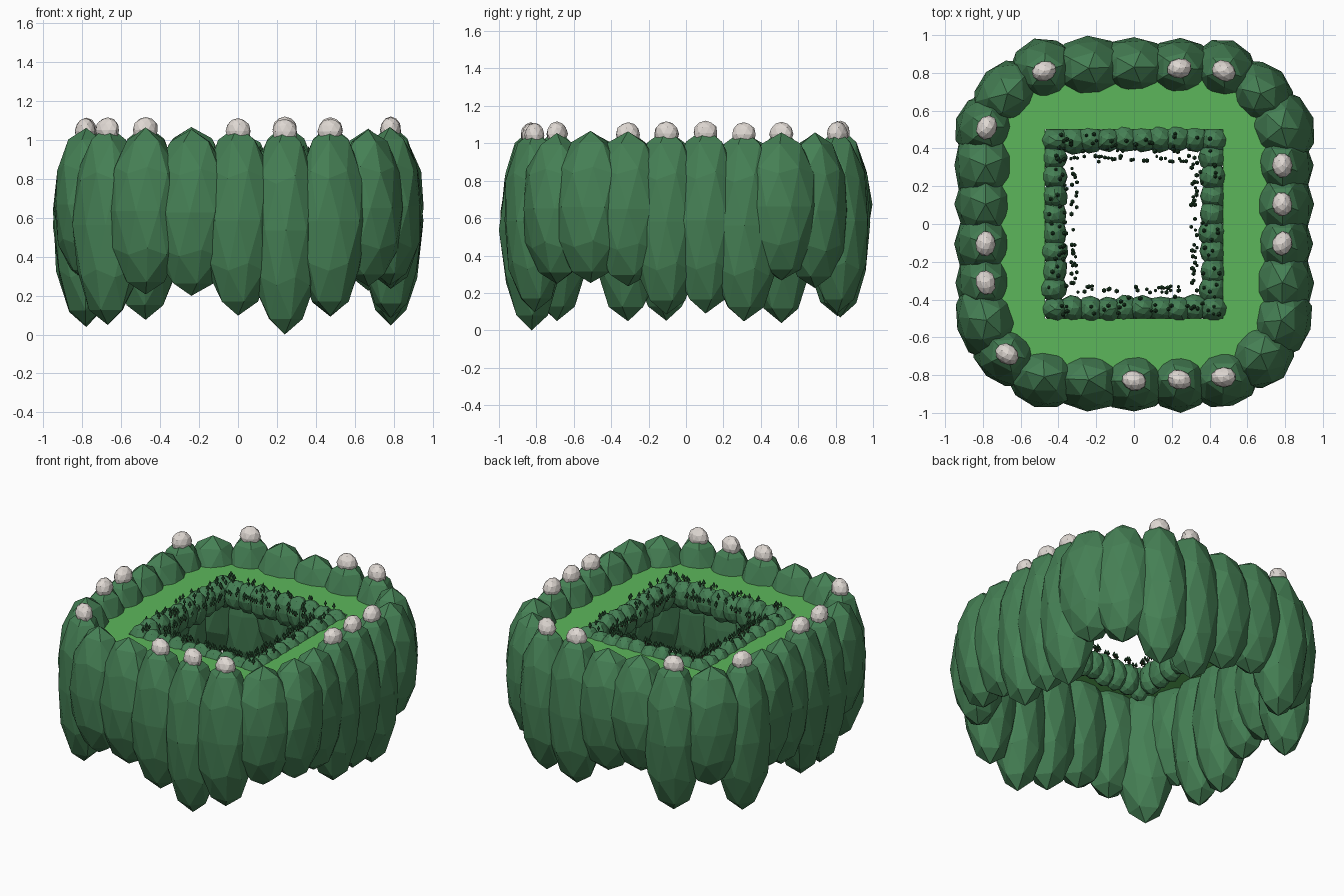
import bpy, bmesh, math, random
from mathutils import Matrix, Vector

if "Cube" in bpy.data.objects:
    bpy.data.objects.remove(bpy.data.objects["Cube"])

random.seed(7)


def material(name, rgb):
    m = bpy.data.materials.new(name)
    m.diffuse_color = (*rgb, 1)
    m.use_nodes = True
    m.node_tree.nodes["Principled BSDF"].inputs["Base Color"].default_value = m.diffuse_color
    return m


HILL = material("hill green", (0.060, 0.215, 0.090))
GRASS = material("grass green", (0.108, 0.47, 0.105))
SNOW = material("snow", (0.74, 0.69, 0.65))
LEAF = material("dark leaf green", (0.024, 0.095, 0.036))
BARK = material("bark", (0.05, 0.03, 0.018))


def finish(bm, name, mat):
    me = bpy.data.meshes.new(name)
    bm.to_mesh(me)
    bm.free()
    me.materials.append(mat)
    ob = bpy.data.objects.new(name, me)
    bpy.context.collection.objects.link(ob)
    return ob


def blob(bm, centre, radii, turn, wobble=0.0):
    """Faceted ellipsoid; wobble pushes its vertices sideways only."""
    vs = bmesh.ops.create_icosphere(bm, subdivisions=2, radius=1)["verts"]
    mat = (Matrix.Translation(centre) @ Matrix.Rotation(turn, 4, 'Z')
           @ Matrix.Diagonal((*radii, 1)))
    for v in vs:
        k = 1 + random.uniform(-wobble, wobble)
        v.co = mat @ Vector((v.co.x * k, v.co.y * k, v.co.z))


# Clockwise ring of hill centres, starting at the middle of the back
q = [(0, .83), (.24, .825), (.475, .81), (.67, .69), (.78, .51), (.785, .31), (.785, .105)]
half = q + [(x, -y) for x, y in reversed(q)]
ring = half + [(-x, y) for x, y in reversed(half[1:-1])]
n = len(ring)
snowy = "0110011" + "1000111" + "001011001010"

# Outer hills: snowy ones reach further down, plain ones are wider
hills, snow = bmesh.new(), bmesh.new()
for i, ((x, y), s) in enumerate(zip(ring, snowy)):
    (ax, ay), (bx, by) = ring[i - 1], ring[(i + 1) % n]
    turn = math.atan2(by - ay, bx - ax)          # along the ring
    if s == "1":
        bottom, top = random.uniform(.035, .10), random.uniform(1.07, 1.085)
        wide = random.uniform(.18, .205)
    else:
        bottom, top = random.uniform(.19, .29), random.uniform(1.045, 1.07)
        wide = random.uniform(.195, .225)
    if i == 12:
        bottom = 0.0
    blob(hills, (x, y, (top + bottom) / 2),
         (wide, random.uniform(.162, .174), (top - bottom) / 2), turn, .04)
    if s == "1":
        blob(snow, (x, y, top - .028), (.066, .053, .066), turn + random.uniform(-.3, .3), .05)
finish(hills, "outer_hills", HILL)
finish(snow, "snow_caps", SNOW)

# Grass: flat frame from the hill centres to a rectangular opening
bm = bmesh.new()
Z = .89
outer = [bm.verts.new((x, y, Z)) for x, y in ring]
inner = [bm.verts.new((max(-.47, min(.47, x)), max(-.5, min(.5, y)), Z)) for x, y in ring]
for i in range(n):
    j = (i + 1) % n
    bm.faces.new((outer[j], outer[i], inner[i], inner[j]))
bmesh.ops.remove_doubles(bm, verts=bm.verts, dist=.008)
bmesh.ops.recalc_face_normals(bm, faces=bm.faces)
if sum(f.normal.z for f in bm.faces) < 0:
    bmesh.ops.reverse_faces(bm, faces=bm.faces)
finish(bm, "grass", GRASS)

# Inner ring of small mounds along the opening
mounds = bmesh.new()
HX, HY, N = .42, .448, 10
for k in range(N):
    t = -1 + 2 * k / (N - 1)
    spots = [(t * HX, HY, 0), (t * HX, -HY, 0)]
    if 0 < k < N - 1:
        spots += [(HX, t * HY, math.pi / 2), (-HX, t * HY, math.pi / 2)]
    for x, y, turn in spots:
        j = random.uniform(-.006, .006)
        blob(mounds, (x + j, y - j, .835),
             (random.uniform(.07, .088), random.uniform(.066, .076), random.uniform(.095, .12)),
             turn + random.uniform(-.2, .2), .06)
finish(mounds, "inner_mounds", HILL)

# Tiny trees scattered over the inner ring and just inside it
leaves, trunks = bmesh.new(), bmesh.new()
for k in range(250):
    inside = k % 2
    d = random.uniform(-.12, -.085) if inside else random.uniform(-.07, .035)
    t, side = random.uniform(-1, 1), random.choice((-1, 1))
    hx, hy = HX + d, HY + d
    x, y = (t * hx, side * hy) if random.random() < .48 else (side * hx, t * hy)
    off = min(1, abs(d) / .075)
    z = .875 if inside else .835 + .1 * math.sqrt(1 - off * off)
    s = random.uniform(.65, .95)
    bmesh.ops.create_cone(trunks, cap_ends=True, segments=5, radius1=.004 * s,
                          radius2=.003 * s, depth=.022 * s,
                          matrix=Matrix.Translation((x, y, z + .006 * s)))
    bmesh.ops.create_cone(leaves, cap_ends=True, segments=6, radius1=.014 * s,
                          radius2=.001, depth=.030 * s,
                          matrix=Matrix.Translation((x, y, z + .029 * s)))
finish(leaves, "tree_leaves", LEAF)
finish(trunks, "tree_trunks", BARK)
